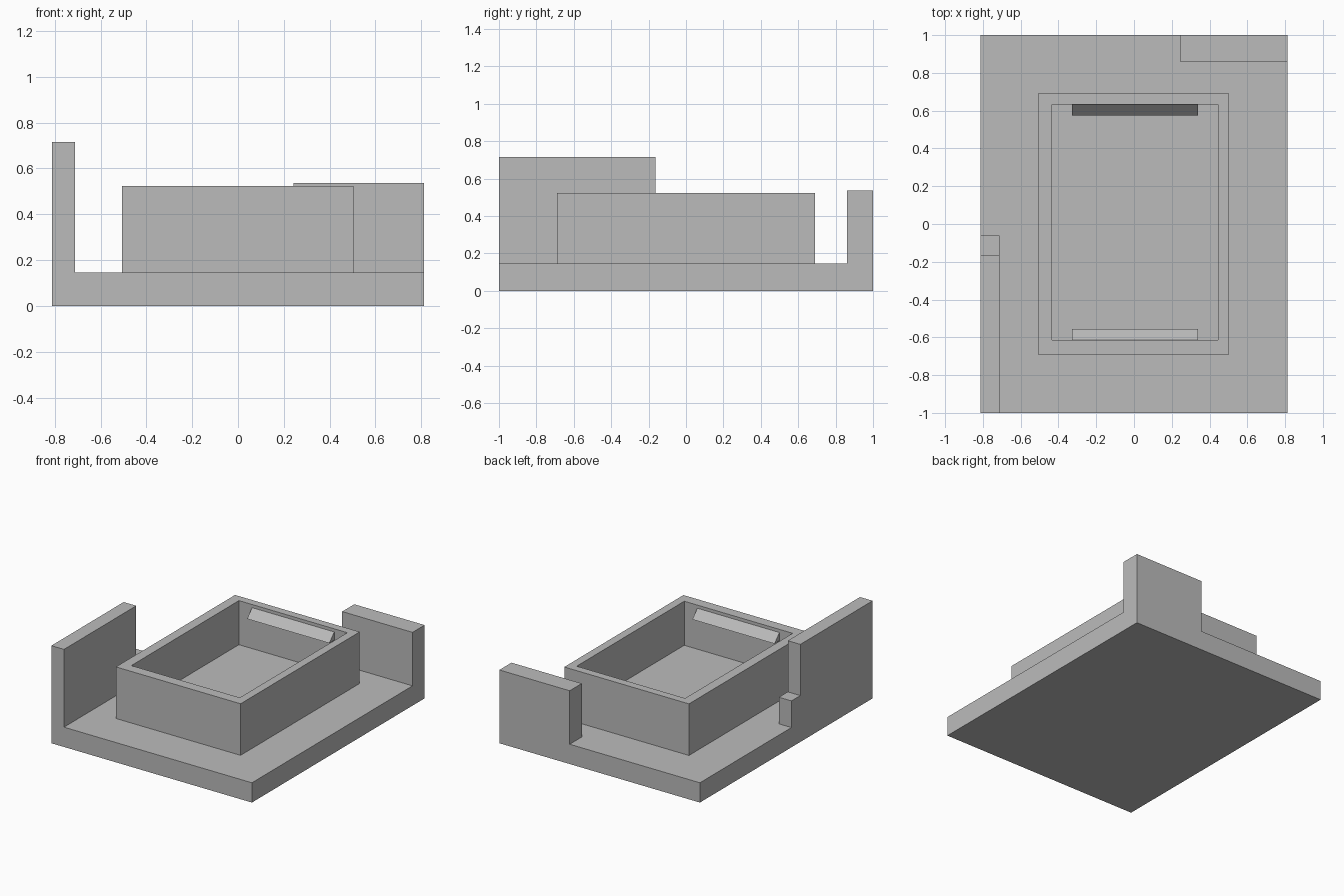
import bpy
import bmesh

if "Cube" in bpy.data.objects:
    bpy.data.objects.remove(bpy.data.objects["Cube"])

grey = bpy.data.materials.new("plain_grey")
grey.diffuse_color = (0.5, 0.5, 0.5, 1)
grey.use_nodes = True
grey.node_tree.nodes["Principled BSDF"].inputs["Base Color"].default_value = grey.diffuse_color


def finish(name, bm):
    bmesh.ops.recalc_face_normals(bm, faces=bm.faces)
    mesh = bpy.data.meshes.new(name)
    bm.to_mesh(mesh)
    bm.free()
    mesh.materials.append(grey)
    bpy.context.collection.objects.link(bpy.data.objects.new(name, mesh))


def prism(name, profile, x0, x1):
    """Extrude a (y, z) profile along x."""
    bm = bmesh.new()
    face = bm.faces.new([bm.verts.new((x0, y, z)) for y, z in profile])
    ext = bmesh.ops.extrude_face_region(bm, geom=[face])
    verts = [v for v in ext["geom"] if isinstance(v, bmesh.types.BMVert)]
    bmesh.ops.translate(bm, verts=verts, vec=(x1 - x0, 0, 0))
    finish(name, bm)


def rect(y0, y1, z0, z1):
    return [(y0, z0), (y1, z0), (y1, z1), (y0, z1)]


W, BASE = 0.813, 0.145

# Base slab and the two edge walls
prism("base_plate", rect(-1, 1, 0, BASE), -W, W)
prism("back_wall", rect(0.86, 1, BASE, 0.537), 0.243, W)
prism("stepped_side_wall",
      [(-1, BASE), (-0.06, BASE), (-0.06, 0.34),
       (-0.163, 0.34), (-0.163, 0.715), (-1, 0.715)], -W, -0.711)

# Open tray: nested rectangular rings joined from the base to the cavity floor
outer = (-0.507, 0.504, -0.69, 0.69)
inner = (-0.435, 0.444, -0.614, 0.632)
bm = bmesh.new()
rings = []
for (x0, x1, y0, y1), z in ((outer, BASE), (outer, 0.523), (inner, 0.523), (inner, 0.2)):
    rings.append([bm.verts.new((x, y, z))
                  for x, y in ((x0, y0), (x1, y0), (x1, y1), (x0, y1))])
for a, b in zip(rings, rings[1:]):
    for i in range(4):
        j = (i + 1) % 4
        bm.faces.new((a[i], a[j], b[j], b[i]))
bm.faces.new(rings[0])
bm.faces.new(rings[-1])
finish("tray", bm)

# Wedge catches on the end walls of the cavity
for name, wall, d in (("back_catch", 0.632, -1), ("front_catch", -0.614, 1)):
    prism(name, [(wall, 0.5), (wall + d * 0.058, 0.44), (wall, 0.44)], -0.328, 0.338)
